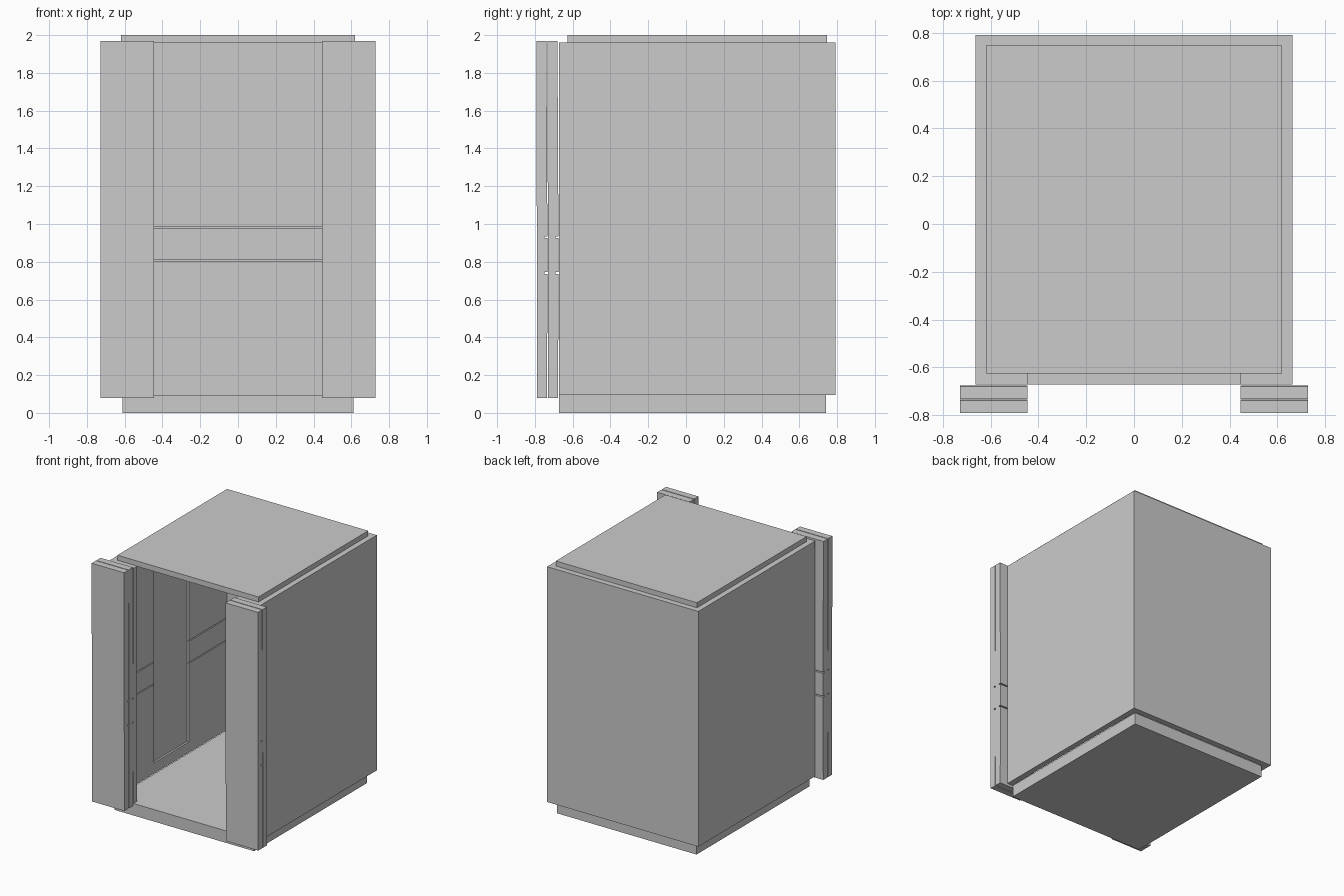
import bpy, bmesh
from mathutils import Vector

if "Cube" in bpy.data.objects:
    bpy.data.objects.remove(bpy.data.objects["Cube"])


def prism(name, profile, sweep):
    """Closed profile of 3D points extruded along the sweep vector."""
    bm = bmesh.new()
    face = bm.faces.new([bm.verts.new(p) for p in profile])
    geom = bmesh.ops.extrude_face_region(bm, geom=[face])["geom"]
    verts = [v for v in geom if isinstance(v, bmesh.types.BMVert)]
    bmesh.ops.translate(bm, verts=verts, vec=Vector(sweep))
    bmesh.ops.recalc_face_normals(bm, faces=bm.faces[:])
    mesh = bpy.data.meshes.new(name)
    bm.to_mesh(mesh)
    bm.free()
    obj = bpy.data.objects.new(name, mesh)
    bpy.context.collection.objects.link(obj)
    return obj


def box(name, x0, x1, y0, y1, z0, z1):
    base = [(x0, y0, z0), (x1, y0, z0), (x1, y1, z0), (x0, y1, z0)]
    return prism(name, base, (0, 0, z1 - z0))


def cut(target, cutter):
    cutter.hide_render = True
    mod = target.modifiers.new("cut", "BOOLEAN")
    mod.operation = "DIFFERENCE"
    mod.solver = "EXACT"
    mod.object = cutter
    bpy.context.view_layer.objects.active = target
    bpy.ops.object.modifier_apply(modifier=mod.name)
    bpy.data.objects.remove(cutter)


# Cabin walls: C-shaped plan with front returns either side of the doorway
half = [(0.445, -0.627), (0.445, -0.672), (0.663, -0.672), (0.663, 0.792)]
inner = [(0.616, 0.745), (0.616, -0.627)]
right = half
left = [(-x, y) for x, y in reversed(half)]
plan = right + left + [(-x, y) for x, y in reversed(inner)] + inner
walls = prism("cabin_walls", [(x, y, 0.095) for x, y in plan], (0, 0, 1.865))

# Grooves bordering the waist band, and recessed panels in the side walls
for z in (0.805, 0.98):
    cut(walls, box("groove_cutter", -0.626, 0.626, -0.62, 0.755, z - 0.004, z + 0.004))
cut(walls, box("panel_cutter", -0.631, 0.631, -0.17, 0.265, 0.18, 1.88))

# Floor slab and roof slab
box("floor_base", -0.612, 0.612, -0.672, 0.742, 0, 0.095)
box("roof", -0.619, 0.619, -0.627, 0.747, 1.957, 2.0)

# Door leaves: slightly tapered side profile with two notches in the back face
for side, sign in (("left", -1), ("right", 1)):
    for part, dy in (("front", 0.0), ("rear", 0.0585)):
        profile = [(-0.788, 0.08), (-0.792, 1.97), (-0.739, 1.97), (-0.734, 1.0)]
        for z in (0.93, 0.74):
            profile += [(-0.734, z + 0.005), (-0.75, z + 0.005),
                        (-0.75, z - 0.005), (-0.734, z - 0.005)]
        profile += [(-0.734, 0.5), (-0.737, 0.08)]
        prism(f"door_leaf_{side}_{part}",
              [(sign * 0.445, y + dy, z) for y, z in profile],
              (sign * 0.284, 0, 0))
